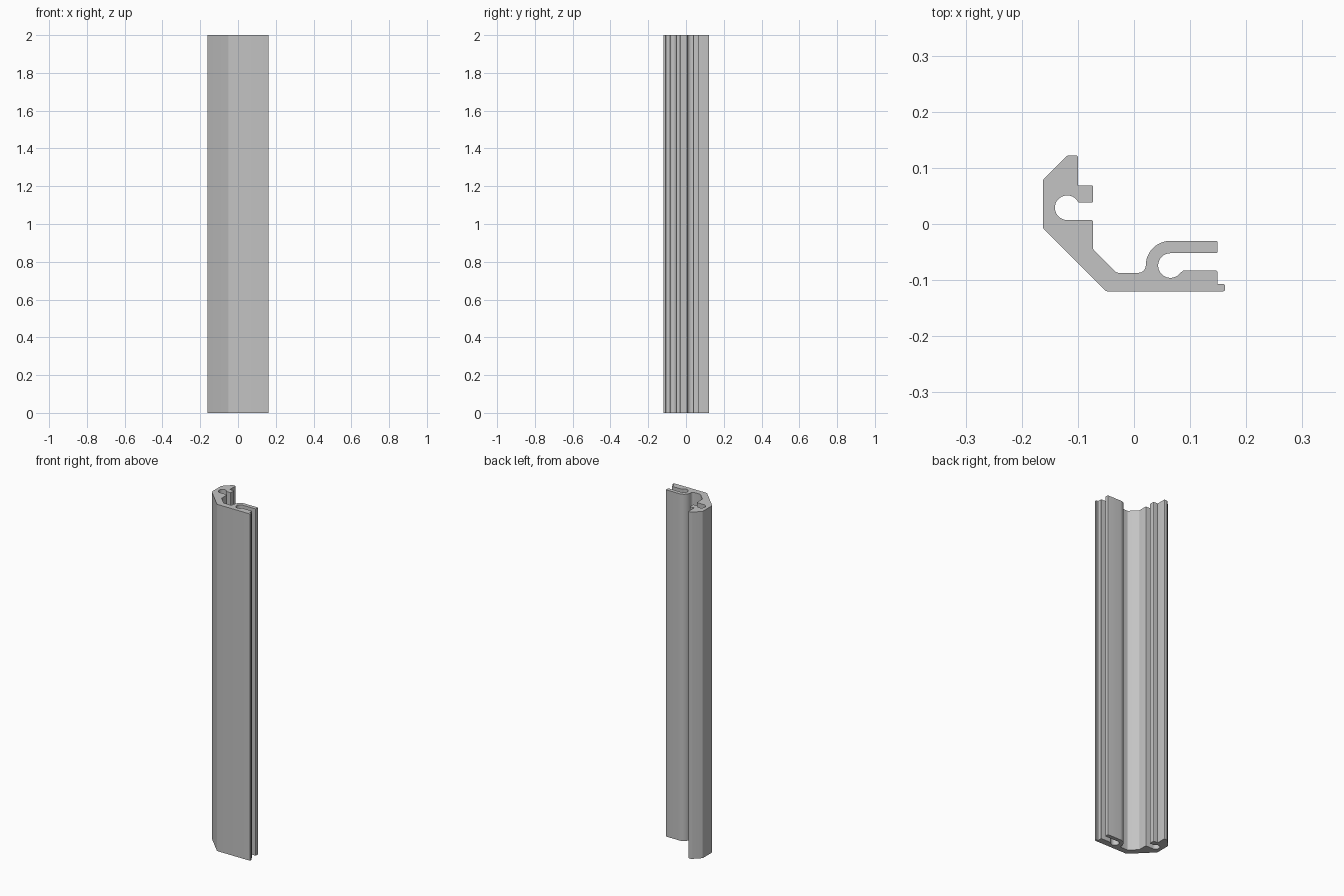
import bpy, bmesh
from math import cos, sin, radians
from mathutils import Vector

cube = bpy.data.objects.get("Cube")
if cube:
    bpy.data.objects.remove(cube)

LENGTH = 2.0
SOFT = 0.003   # small radius on outer corners


def arc(cx, cy, r, start, end, steps=20):
    """Sharp points along a circular arc, angles in degrees."""
    angles = [radians(start + (end - start) * i / steps) for i in range(steps + 1)]
    return [(cx + r * cos(a), cy + r * sin(a), 0) for a in angles]


def round_corners(points, steps=4):
    """Replace each corner (x, y, radius) by a short tangent curve."""
    result = []
    for i, (x, y, r) in enumerate(points):
        p = Vector((x, y))
        if not r:
            result.append(p)
            continue
        a = Vector(points[i - 1][:2]) - p
        b = Vector(points[(i + 1) % len(points)][:2]) - p
        half = a.angle(b) / 2
        reach = r * cos(half) / sin(half)
        start, end = p + a.normalized() * reach, p + b.normalized() * reach
        centre = p + (a.normalized() + b.normalized()).normalized() * r / sin(half)
        for k in range(steps + 1):
            way = start.lerp(end, k / steps) - centre
            result.append(centre + way.normalized() * r)
    return result


# Cross-section, counter-clockwise from the front edge
profile = [(-0.05, -0.12, 0.008), (0.162, -0.12, SOFT), (0.162, -0.107, SOFT),
           (0.149, -0.107, 0), (0.149, -0.083, SOFT)]
# Side slot ending in a round channel, then its curved outer wall
profile += [(0.088, -0.083, SOFT)]
profile += arc(0.065, -0.074, 0.022, -35, -270)
profile += [(0.149, -0.052, SOFT), (0.149, -0.03, SOFT)]
profile += arc(0.065, -0.074, 0.044, 90, 180)
profile += arc(0.008, -0.074, 0.013, 0, -90, 8)
# Inner web
profile += [(-0.031, -0.087, 0.01), (-0.073, -0.045, 0.006), (-0.073, 0.007, SOFT)]
# Upper slot with round channel
profile += arc(-0.119, 0.029, 0.022, -90, -336, 24)
profile += [(-0.073, 0.038, SOFT), (-0.073, 0.069, SOFT), (-0.1, 0.069, 0),
            (-0.1, 0.122, SOFT), (-0.119, 0.122, 0.006),
            (-0.162, 0.079, 0.005), (-0.162, -0.008, 0.005)]

# Extrude the section upright
bm = bmesh.new()
base = bm.faces.new([bm.verts.new((p.x, p.y, 0)) for p in round_corners(profile)])
top = bmesh.ops.extrude_face_region(bm, geom=[base], use_keep_orig=True)
bmesh.ops.translate(bm, vec=(0, 0, LENGTH),
                    verts=[v for v in top["geom"] if isinstance(v, bmesh.types.BMVert)])
bmesh.ops.recalc_face_normals(bm, faces=bm.faces)
mesh = bpy.data.meshes.new("extruded_rail")
bm.to_mesh(mesh)
bm.free()
rail = bpy.data.objects.new("extruded_rail", mesh)
bpy.context.collection.objects.link(rail)

# Plain grey metal
grey = bpy.data.materials.new("grey_metal")
grey.use_nodes = True
colour = (0.55, 0.55, 0.55, 1)
grey.diffuse_color = colour
grey.node_tree.nodes["Principled BSDF"].inputs["Base Color"].default_value = colour
mesh.materials.append(grey)

bpy.ops.object.select_all(action="DESELECT")
rail.select_set(True)
bpy.context.view_layer.objects.active = rail
bpy.ops.object.shade_smooth_by_angle(angle=radians(30))
